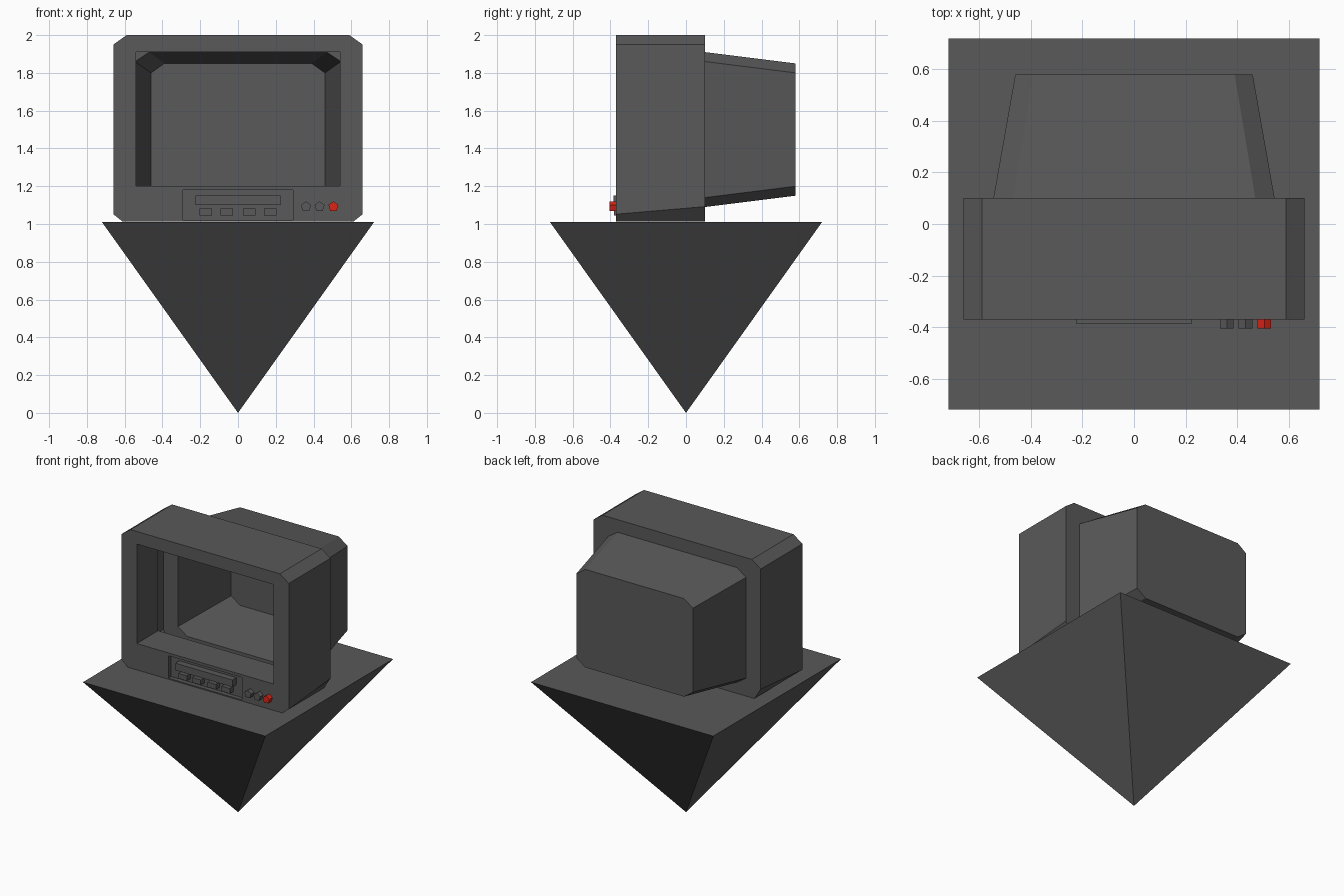
import bpy, bmesh, math

if "Cube" in bpy.data.objects:
    bpy.data.objects.remove(bpy.data.objects["Cube"])


def material(name, color):
    m = bpy.data.materials.new(name)
    m.diffuse_color = (*color, 1)
    m.use_nodes = True
    m.node_tree.nodes["Principled BSDF"].inputs["Base Color"].default_value = m.diffuse_color
    return m


GREY = material("dark grey", (0.1, 0.1, 0.1))
RED = material("red", (0.72, 0.018, 0.008))


def loft(rings, cap_front=False, cap_back=False):
    """Join rings of points; rings run anticlockwise as seen from the front."""
    bm = bmesh.new()
    loops = [[bm.verts.new(p) for p in r] for r in rings]
    n = len(rings[0])
    for a, b in zip(loops, loops[1:]):
        for i in range(n):
            j = (i + 1) % n
            bm.faces.new((a[i], b[i], b[j], a[j]))
    if cap_front:
        bm.faces.new(loops[0])
    if cap_back:
        bm.faces.new(loops[-1][::-1])
    bmesh.ops.remove_doubles(bm, verts=bm.verts[:], dist=1e-4)
    return bm


def finish(name, bm, mat=GREY):
    me = bpy.data.meshes.new(name)
    bm.to_mesh(me)
    bm.free()
    me.materials.append(mat)
    ob = bpy.data.objects.new(name, me)
    bpy.context.collection.objects.link(ob)
    return ob


def octagon(y, hw, zb, zt, top=(0, 0), bottom=(0, 0)):
    """Rectangle with cut corners; zero cuts give a plain rectangle."""
    right = [(hw - bottom[0], zb), (hw, zb + bottom[1]),
             (hw, zt - top[1]), (hw - top[0], zt)]
    pts = right + [(-x, z) for x, z in reversed(right)]
    return [(x, y, z) for x, z in pts]


def box(name, x0, x1, y0, y1, z0, z1):
    rings = [[(x0, y, z0), (x1, y, z0), (x1, y, z1), (x0, y, z1)] for y in (y0, y1)]
    return finish(name, loft(rings, True, True))


# inverted pyramid stand
bm = bmesh.new()
h = 0.72
top = [bm.verts.new((x, y, 1.01)) for x, y in ((-h, -h), (h, -h), (h, h), (-h, h))]
tip = bm.verts.new((0, 0, 0))
bm.faces.new(top)
for i in range(4):
    bm.faces.new((top[(i + 1) % 4], top[i], tip))
finish("pyramid_stand", bm)

# hollow cabinet: screen sleeve, front frame, outer shell and tapered back
FRONT = -0.37
cut = (0.07, 0.05)
bm = loft([
    octagon(-0.13, 0.54, 1.20, 1.91),
    octagon(FRONT, 0.54, 1.20, 1.91),
    octagon(FRONT, 0.66, 1.012, 2.0, cut, (0.05, 0.04)),
    octagon(0.10, 0.66, 1.012, 2.0, cut, (0.05, 0.08)),
    octagon(0.10, 0.545, 1.09, 1.91, (0.075, 0.05), (0.075, 0.05)),
    octagon(0.58, 0.46, 1.15, 1.85, cut, cut),
], cap_back=True)

# recessed control panel in the face below the screen
for f in bm.faces[:]:
    c = f.calc_center_median()
    if abs(c.x) < 0.01 and abs(c.y - FRONT) < 0.01 and 1.02 < c.z < 1.19 and len(f.verts) == 4:
        bmesh.ops.inset_individual(bm, faces=[f], thickness=0.02)
        mid = f.calc_center_median().z
        for v in f.verts:
            v.co.x = math.copysign(0.29, v.co.x)
            v.co.z = 1.18 if v.co.z > mid else 1.02
        bmesh.ops.inset_individual(bm, faces=[f], thickness=0.0)
        for v in f.verts:
            v.co.y += 0.03
        break
finish("cabinet", bm)

# cassette door and buttons
box("cassette_door", -0.225, 0.225, -0.385, -0.34, 1.10, 1.15)
for i, x in enumerate((-0.17, -0.06, 0.06, 0.17)):
    box(f"button_{i + 1}", x - 0.033, x + 0.033, -0.382, -0.34, 1.045, 1.082)

# five-sided knobs
for i, (x, mat) in enumerate(((0.36, GREY), (0.432, GREY), (0.505, RED))):
    angles = [math.pi / 2 + k * math.tau / 5 for k in range(5)]
    rings = [[(x + 0.028 * math.cos(a), y, 1.092 + 0.028 * math.sin(a)) for a in angles]
             for y in (-0.405, FRONT)]
    finish(f"knob_{i + 1}", loft(rings, True, True), mat)
